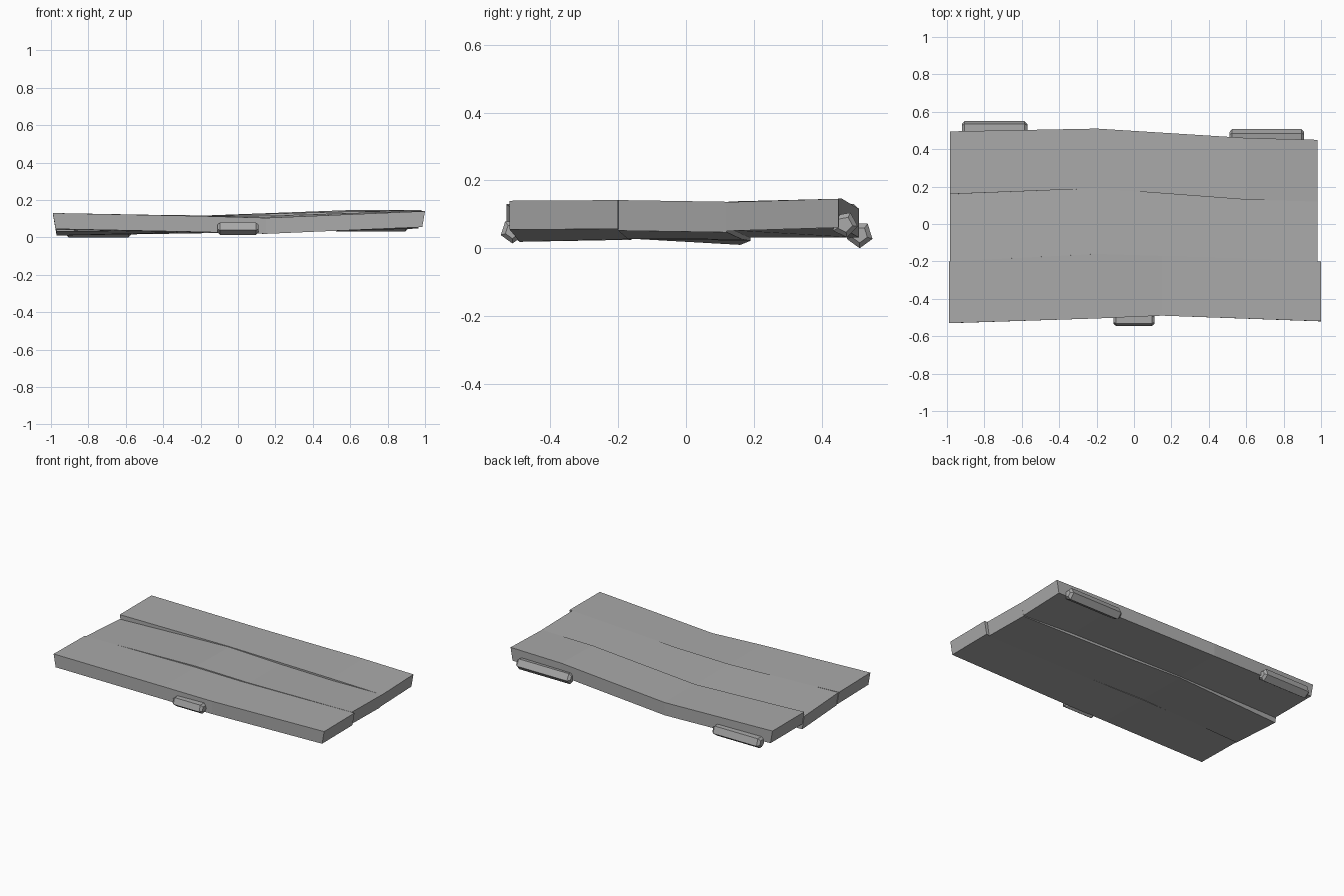
import bpy, bmesh, math

default = bpy.data.objects.get("Cube")
if default:
    bpy.data.objects.remove(default, do_unlink=True)

grey = bpy.data.materials.new("weathered_grey")
grey.use_nodes = True
grey.diffuse_color = (0.4, 0.4, 0.4, 1)
grey.node_tree.nodes["Principled BSDF"].inputs["Base Color"].default_value = (0.4, 0.4, 0.4, 1)


def loft(name, rings):
    """Skin a closed solid through rings of equal point count."""
    bm = bmesh.new()
    loops = [[bm.verts.new(p) for p in ring] for ring in rings]
    n = len(loops[0])
    for a, b in zip(loops, loops[1:]):
        for i in range(n):
            j = (i + 1) % n
            bm.faces.new((a[i], a[j], b[j], b[i]))
    bm.faces.new(loops[0])
    bm.faces.new(loops[-1])
    bmesh.ops.recalc_face_normals(bm, faces=bm.faces)
    mesh = bpy.data.meshes.new(name)
    bm.to_mesh(mesh)
    bm.free()
    mesh.materials.append(grey)
    obj = bpy.data.objects.new(name, mesh)
    bpy.context.collection.objects.link(obj)
    return obj


def plank(name, stations, thickness=0.085):
    """Stations: x, front y, back y, front top z, back top z."""
    rings = []
    for x, y0, y1, t0, t1 in stations:
        # Plank ends lean inwards towards the underside
        xb = x - math.copysign(0.015, x) if abs(x) > 0.9 else x
        rings.append([(x, y0, t0), (x, y1, t1),
                      (xb, y1, t1 - thickness), (xb, y0, t0 - thickness)])
    return loft(name, rings)


def peg(name, x0, x1, y, z, radius, turn):
    """Five-sided rod with chamfered ends."""
    rings = []
    for x, s in ((x0, 0.6), (x0 + 0.015, 1), (x1 - 0.015, 1), (x1, 0.6)):
        angles = [math.radians(turn + 72 * i) for i in range(5)]
        rings.append([(x, y + s * radius * math.cos(a), z + s * radius * math.sin(a))
                      for a in angles])
    return loft(name, rings)


# Three warped planks, front to back
plank("front_plank", [
    (-0.99, -0.53, -0.2, 0.13, 0.125),
    (-0.2, -0.505, -0.16, 0.114, 0.11),
    (0.15, -0.49, -0.17, 0.104, 0.112),
    (1.0, -0.52, -0.2, 0.14, 0.142)])
plank("middle_plank", [
    (-0.985, -0.2, 0.16, 0.122, 0.1),
    (-0.2, -0.16, 0.19, 0.118, 0.112),
    (0.2, -0.172, 0.165, 0.118, 0.116),
    (0.98, -0.2, 0.12, 0.142, 0.137)], 0.09)
plank("back_plank", [
    (-0.985, 0.16, 0.495, 0.13, 0.13),
    (-0.2, 0.19, 0.51, 0.116, 0.116),
    (0.6, 0.13, 0.46, 0.138, 0.146),
    (0.98, 0.12, 0.45, 0.136, 0.146)])

# Pegs along the long edges
peg("back_right_peg", -0.92, -0.57, 0.512, 0.04, 0.04, -90)
peg("back_left_peg", 0.51, 0.91, 0.468, 0.07, 0.039, -80)
peg("front_peg", -0.11, 0.11, -0.512, 0.05, 0.036, -90)
